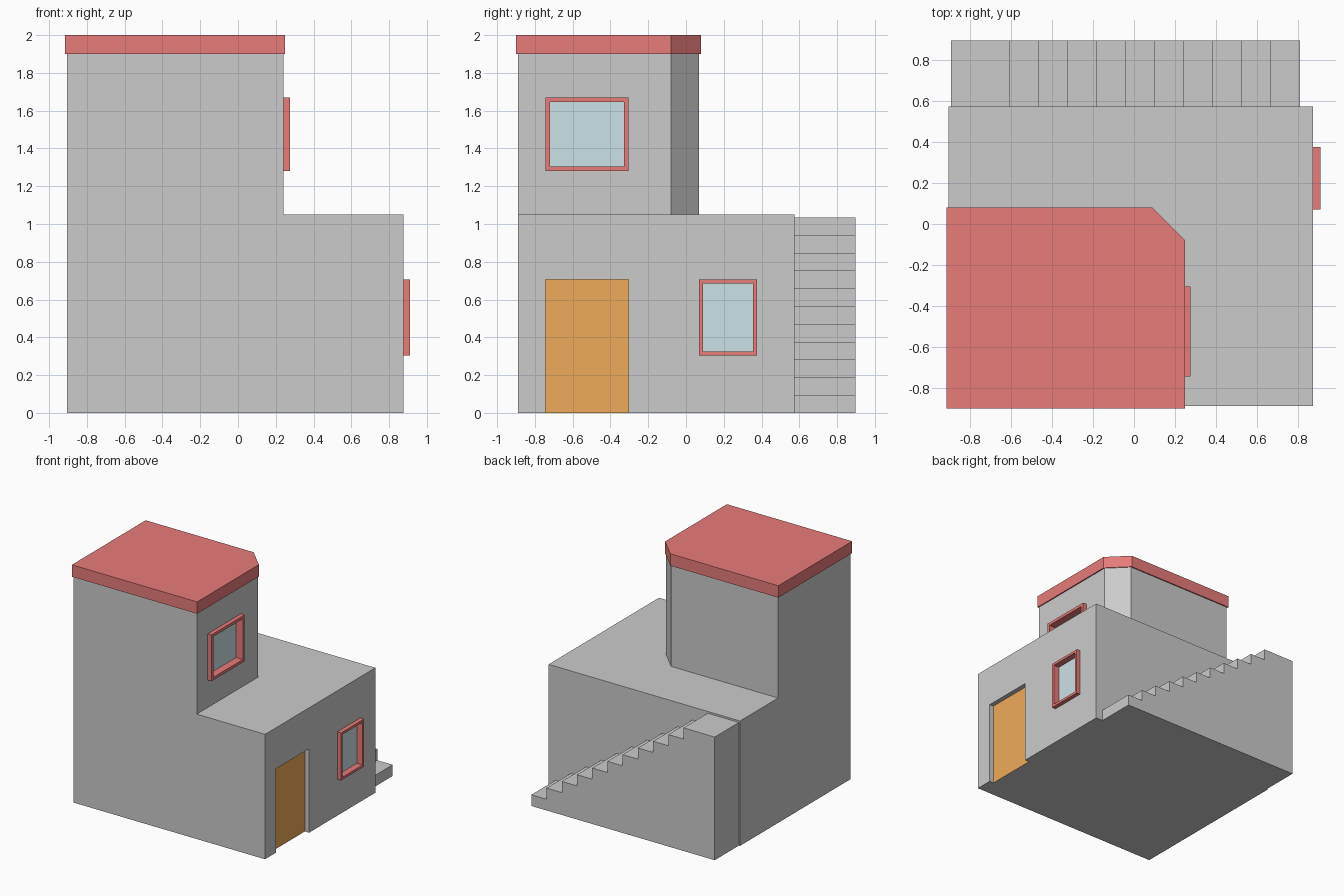
import bpy, bmesh
from mathutils import Vector

if "Cube" in bpy.data.objects:
    bpy.data.objects.remove(bpy.data.objects["Cube"])


def material(name, rgb):
    m = bpy.data.materials.new(name)
    m.diffuse_color = (*rgb, 1)
    m.use_nodes = True
    m.node_tree.nodes["Principled BSDF"].inputs["Base Color"].default_value = m.diffuse_color
    return m


RED = material("red_trim", (0.8, 0.2, 0.19))
ORANGE = material("orange_door", (0.87, 0.41, 0.1))
BLUE = material("blue_glass", (0.6, 0.76, 0.79))


def to_object(name, bm, mat=None):
    bmesh.ops.recalc_face_normals(bm, faces=bm.faces[:])
    me = bpy.data.meshes.new(name)
    bm.to_mesh(me)
    bm.free()
    ob = bpy.data.objects.new(name, me)
    bpy.context.collection.objects.link(ob)
    if mat:
        me.materials.append(mat)
    return ob


def extrude(bm, faces, vec):
    out = bmesh.ops.extrude_face_region(bm, geom=faces)
    verts = [g for g in out["geom"] if isinstance(g, bmesh.types.BMVert)]
    bmesh.ops.translate(bm, verts=verts, vec=vec)


def prism(name, points, vec, mat=None):
    bm = bmesh.new()
    face = bm.faces.new([bm.verts.new(p) for p in points])
    extrude(bm, [face], Vector(vec))
    return to_object(name, bm, mat)


def box(name, x0, x1, y0, y1, z0, z1, mat=None):
    pts = [(x0, y0, z0), (x1, y0, z0), (x1, y1, z0), (x0, y1, z0)]
    return prism(name, pts, (0, 0, z1 - z0), mat)


def boolean(target, tool, operation):
    mod = target.modifiers.new(tool.name, "BOOLEAN")
    mod.object, mod.operation, mod.solver = tool, operation, "EXACT"
    tool.hide_render = True
    bpy.context.view_layer.objects.active = target
    bpy.ops.object.modifier_apply(modifier=mod.name)
    bpy.data.objects.remove(tool)


def tower_outline(x0, x1, y0, y1, z, cut):
    return [(x0, y0, z), (x1, y0, z), (x1, y1 - cut, z), (x1 - cut, y1, z), (x0, y1, z)]


# Walls: ground floor block joined with the corner-cut tower
walls = box("walls", -0.905, 0.875, -0.89, 0.575, 0, 1.05)
tower = prism("tower", tower_outline(-0.905, 0.24, -0.89, 0.07, 1.05, 0.15), (0, 0, 0.85))
boolean(walls, tower, "UNION")

# Roof slab with a small overhang
prism("roof", tower_outline(-0.915, 0.25, -0.9, 0.08, 1.9, 0.16), (0, 0, 0.1), RED)

# Recessed door
boolean(walls, box("door_cutter", 0.835, 1.0, -0.745, -0.305, -0.1, 0.705), "DIFFERENCE")
box("door", 0.82, 0.836, -0.745, -0.305, 0, 0.705, ORANGE)


# Windows: recess in the wall, projecting frame, glass at the back
def window(name, wall_x, y0, y1, z0, z1, width, recess):
    back, front = wall_x - recess, wall_x + 0.035
    boolean(walls, box(name + "_cutter", back, front + 0.1, y0, y1, z0, z1), "DIFFERENCE")
    bm = bmesh.new()
    rings = []
    for d in (0, width):
        a, b, c, e = y0 + d, y1 - d, z0 + d, z1 - d
        rings.append([bm.verts.new((back, y, z)) for y, z in ((a, c), (b, c), (b, e), (a, e))])
    outer, inner = rings
    faces = [bm.faces.new((outer[i], outer[(i + 1) % 4], inner[(i + 1) % 4], inner[i]))
             for i in range(4)]
    extrude(bm, faces, Vector((front - back, 0, 0)))
    to_object(name + "_frame", bm, RED)
    box(name + "_glass", back - 0.01, back + 0.002,
        y0 + width, y1 - width, z0 + width, z1 - width, BLUE)


window("lower_window", 0.875, 0.07, 0.375, 0.305, 0.705, 0.021, 0.02)
window("upper_window", 0.24, -0.745, -0.305, 1.28, 1.67, 0.024, 0.03)

# Solid outside staircase: eleven steps climbing towards -x
steps, run, rise = 11, 0.1415, 1.035 / 11
profile = [(0.81, 0.575, 0)]
for i in range(steps):
    x = 0.81 - i * run
    x_next = x - run if i < steps - 1 else -0.895
    profile += [(x, 0.575, (i + 1) * rise), (x_next, 0.575, (i + 1) * rise)]
profile.append((-0.895, 0.575, 0))
prism("staircase", profile, (0, 0.322, 0))
